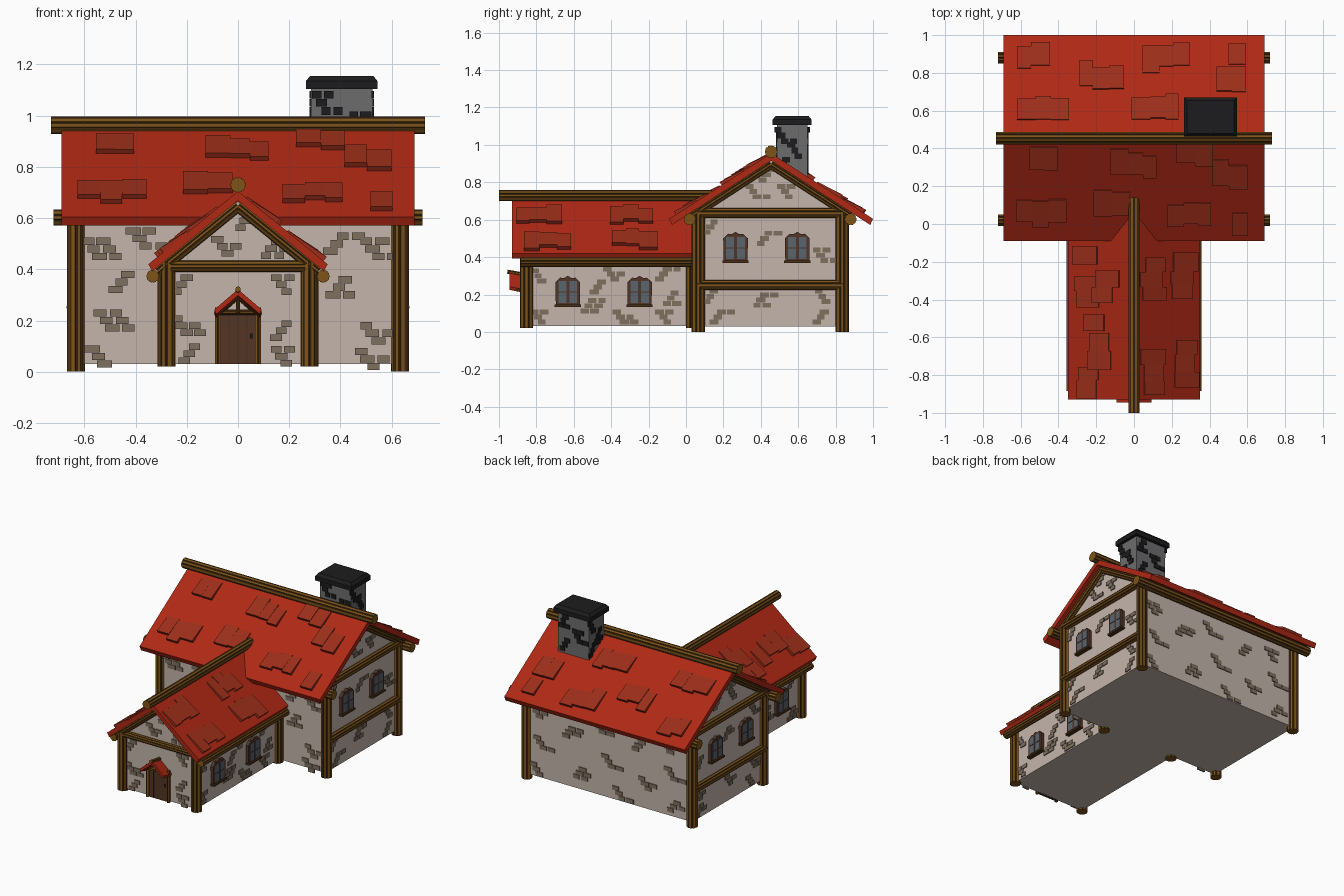
import bpy, bmesh, math, random
from mathutils import Vector, Matrix

if "Cube" in bpy.data.objects:
    bpy.data.objects.remove(bpy.data.objects["Cube"])
random.seed(4)

def material(name, r, g, b):
    m = bpy.data.materials.new(name)
    m.diffuse_color = (r, g, b, 1)
    m.use_nodes = True
    m.node_tree.nodes["Principled BSDF"].inputs["Base Color"].default_value = m.diffuse_color
    return m

PLASTER = material("plaster", .55, .46, .41)
BRICK = material("brick", .21, .16, .115)
WOOD = material("timber", .21, .088, .009)
DARK = material("dark timber", .065, .03, .008)
ROOF = material("roof red", .43, .021, .007)
TILE = material("tile red", .33, .027, .010)
DOOR = material("door brown", .085, .036, .020)
GLASS = material("glass", .10, .125, .155)
STONE = material("chimney stone", .15, .15, .155)
SOOT = material("soot black", .012, .012, .013)

def finish(name, bm, *mats):
    bmesh.ops.recalc_face_normals(bm, faces=bm.faces)
    me = bpy.data.meshes.new(name)
    bm.to_mesh(me)
    bm.free()
    for m in mats:
        me.materials.append(m)
    ob = bpy.data.objects.new(name, me)
    bpy.context.collection.objects.link(ob)
    return ob

def bridge(bm, a, b):
    """Closed solid between two matching loops; returns the side faces."""
    va, vb = [bm.verts.new(p) for p in a], [bm.verts.new(p) for p in b]
    bm.faces.new(va)
    bm.faces.new(vb)
    n = len(va)
    return [bm.faces.new((va[i], va[(i + 1) % n], vb[(i + 1) % n], vb[i])) for i in range(n)]

def prism(name, mat, pts, vec):
    bm = bmesh.new()
    bridge(bm, [Vector(p) for p in pts], [Vector(p) + Vector(vec) for p in pts])
    return finish(name, bm, mat)

def log(name, a, b, r, lobes=10):
    """Round timber with dark V grooves along its length."""
    a, b = Vector(a), Vector(b)
    q = (b - a).to_track_quat('Z', 'Y')
    ring = []
    for i in range(lobes):
        for f, k in ((0, 1), (.62, 1), (.81, .88)):
            t = 2 * math.pi * (i + f - .31) / lobes
            ring.append(q @ Vector((math.cos(t) * r * k, math.sin(t) * r * k, 0)))
    bm = bmesh.new()
    for i, f in enumerate(bridge(bm, [a + p for p in ring], [b + p for p in ring])):
        f.material_index = int(i % 3 > 0)
    return finish(name, bm, WOOD, DARK)

def frame(origin, u, v):
    """Surface frame: u across, v up, w outward."""
    u, v = Vector(u).normalized(), Vector(v).normalized()
    m = Matrix((u, v, u.cross(v))).transposed().to_4x4()
    m.translation = Vector(origin)
    return m

def plates(name, mat, M, items, low, high):
    """Rectangles (u, v, width, height) raised by low / high at bottom / top edge."""
    bm = bmesh.new()
    for u, v, w, h in items:
        rect = [(-w, -h, low), (w, -h, low), (w, h, high), (-w, h, high)]
        bridge(bm, [M @ Vector((u + x / 2, v + y / 2, -.004)) for x, y, z in rect],
               [M @ Vector((u + x / 2, v + y / 2, z)) for x, y, z in rect])
    return finish(name, bm, mat)

def bricks(name, M, centres, mat=BRICK, w=.05, h=.026):
    items = []
    for u, v in centres:
        side = random.choice((-1, 1))
        for row in (-1, 0, 1):
            for k in range(random.choice((1, 1, 2))):
                items.append((u + side * row * w * .4 + (k - .4) * w * 1.04, v + row * h * 1.05,
                              w * random.uniform(.75, 1), h))
    plates(name, mat, M, items, .006, .006)

def tiles(name, M, top, groups):
    """Groups (u, height z, count) of staggered tiles on a slope."""
    rise, items = M.col[1].z, []
    for u, z, n in groups:
        x = u - n * .042
        for i in range(n):
            w = random.uniform(.068, .1)
            items.append((x + w / 2, (z - top) / rise + random.uniform(-.025, .025), w, random.uniform(.12, .16)))
            x += w
    plates(name, TILE, M, items, .02, .006)

# Walls of the main house and the front wing
prism("main_walls", PLASTER, [(-.635, y, z) for y, z in
      ((.05, .03), (.84, .03), (.84, .665), (.455, .915), (.05, .66))], (1.27, 0, 0))
prism("wing_walls", PLASTER, [(x, -.855, z) for x, z in
      ((-.28, .031), (.28, .031), (.28, .446), (0, .665), (-.28, .446))], (0, .93, 0))

# Roofs
prism("main_roof", ROOF, [(-.69, y, z) for y, z in
      ((-.09, .605), (.455, .955), (1, .605), (.985, .572), (.455, .915), (-.075, .572))], (1.38, 0, 0))
prism("wing_roof", ROOF, [(x, -.93, z) for x, z in
      ((-.35, .42), (0, .705), (.35, .42), (.335, .392), (0, .668), (-.335, .392))], (0, 1.03, 0))

# Roof tiles
top = (0, .455, .955)
tiles("front_tiles", frame(top, (1, 0, 0), (0, .545, .35)), .955,
      ((-.47, .90, 2), (0, .87, 3), (.31, .91, 2), (.5, .835, 2), (-.5, .71, 3), (-.13, .735, 2),
       (.3, .695, 3), (.56, .665, 1)))
tiles("back_tiles", frame(top, (-1, 0, 0), (0, -.545, .35)), .955,
      ((.53, .68, 2), (.18, .745, 3), (-.17, .68, 3), (-.55, .66, 1), (-.51, .745, 2), (.47, .865, 3), (-.11, .86, 3)))
ridge = (0, 0, .705)
tiles("wing_right_tiles", frame(ridge, (0, 1, 0), (-.35, 0, .285)), .705,
      ((-.78, .635, 3), (-.28, .62, 3), (-.74, .49, 3), (-.27, .49, 3)))
tiles("wing_left_tiles", frame(ridge, (0, -1, 0), (.35, 0, .285)), .705,
      ((.33, .585, 2), (.16, .485, 1), (.36, .50, 2), (.52, .53, 1), (.66, .545, 2), (.84, .50, 2)))

# Ridge logs and eave logs
log("main_ridge_log", (-.73, .455, .963), (.73, .455, .963), .034)
log("wing_ridge_log", (0, -1, .73), (0, .14, .73), .03)
for y in (.02, .88):
    log("main_eave_log", (-.72, y, .602), (.72, y, .602), .032)

for s in (-1, 1):
    # Posts
    for y in (.065, .835):
        log("main_post", (s * .632, y, 0), (s * .632, y, .64), .036)
    for y in (-.853, .035):
        log("wing_post", (s * .28, y, .02), (s * .28, y, .43), .036)
    log("wing_eave_log", (s * .333, -.885, .373), (s * .333, .05, .373), .025)
    # Main gable timbers
    for z in (.252, .637):
        log("main_gable_beam", (s * .643, .06, z), (s * .643, .84, z), .027)
    for y in (.03, .88):
        log("main_gable_rafter", (s * .643, y, .622), (s * .643, .455, .897), .024)
    # Wing gable rafters
    log("wing_gable_rafter", (s * .315, -.865, .392), (0, -.865, .648), .023)
log("wing_gable_beam", (-.28, -.865, .412), (.28, -.865, .412), .022)

# Windows: arched frame with glass panes on both long sides
def window(M, y, z):
    arch = [(-.064, 0), (.064, 0), (.066, .125), (.04, .15), (.02, .148), (0, .16), (-.02, .148), (-.04, .15), (-.066, .125)]
    bm = bmesh.new()
    bridge(bm, [M @ Vector((y + u, z + v, -.01)) for u, v in arch], [M @ Vector((y + u, z + v, .02)) for u, v in arch])
    finish("window_frame", bm, DOOR)
    plates("window_panes", GLASS, M @ Matrix.Translation((0, 0, .02)),
           [(y + k * .029, z + v, .042, h) for k in (-1, 1) for v, h in ((.042, .056), (.105, .056))], .003, .003)
    plates("window_sill", DARK, M, [(y, z, .14, .012)], .03, .03)

for s in (-1, 1):
    main = frame((s * .635, 0, 0), (0, s, 0), (0, 0, 1))
    wing = frame((s * .28, 0, 0), (0, s, 0), (0, 0, 1))
    for y in (.265, .595):
        window(main, s * y, .375)
    for y in (-.632, -.248):
        window(wing, s * y, .14)
    # Exposed bricks on the sides
    bricks("main_side_bricks", main, [(s * y, z) for y, z in
           ((.15, .19), (.19, .08), (.42, .17), (.74, .08), (.75, .19), (.15, .56), (.44, .50),
            (.74, .41), (.38, .75), (.55, .75), (.45, .84))])
    bricks("wing_side_bricks", wing, [(s * y, z) for y, z in
           ((-.77, .30), (-.77, .08), (-.5, .14), (-.45, .24), (-.38, .31), (-.1, .31), (-.06, .18),
            (-.1, .08), (-.33, .08))])

# Exposed bricks on the front and back
bricks("main_front_bricks", frame((0, .05, 0), (1, 0, 0), (0, 0, 1)),
       ((-.54, .48), (-.43, .35), (-.49, .20), (-.52, .06), (.41, .50), (.42, .33), (.55, .15), (.53, .05),
        (.55, .48), (-.36, .52)), w=.06, h=.028)
bricks("wing_front_bricks", frame((0, -.855, 0), (1, 0, 0), (0, 0, 1)),
       ((-.2, .34), (-.2, .18), (-.17, .07), (.19, .16), (.19, .06), (.19, .34), (-.04, .49), (.05, .59), (.15, .48)))
bricks("main_back_bricks", frame((0, .84, 0), (-1, 0, 0), (0, 0, 1)),
       ((-.53, .48), (-.5, .27), (-.53, .08), (-.28, .4), (-.2, .14), (-.05, .5), (.02, .28), (.1, .08),
        (.25, .45), (.3, .2), (.47, .5), (.5, .32), (.52, .1)), w=.06, h=.028)

# Door with frame and small canopy
wall = frame((0, -.855, 0), (1, 0, 0), (0, 0, 1))
plates("door", DOOR, wall, [(0, .135, .15, .21)], .016, .016)
plates("door_grooves", DARK, wall, [(x, .135, .004, .2) for x in (-.036, 0, .036)], .018, .018)
plates("door_handle", SOOT, wall, [(.052, .14, .01, .02)], .022, .022)
for s in (-1, 1):
    log("door_post", (s * .079, -.872, .03), (s * .079, -.872, .25), .011, 6)
    log("door_rafter", (s * .088, -.9, .222), (0, -.9, .292), .01, 6)
log("door_lintel", (-.08, -.88, .232), (.08, -.88, .232), .011, 6)
log("door_king_post", (0, -.89, .23), (0, -.89, .3), .009, 6)
log("door_canopy_ridge", (0, -.955, .322), (0, -.85, .304), .011, 6)
prism("door_canopy", ROOF, [(x, -.945, z) for x, z in
      ((-.092, .243), (0, .322), (.092, .243), (.085, .225), (0, .298), (-.085, .225))], (0, .1, -.02))

# Chimney with dark bricks and a tapered cap
prism("chimney", STONE, [(x, y, .74) for x, y in ((.285, .487), (.525, .487), (.525, .65), (.285, .65))], (0, 0, .38))
for M, half in ((frame((.405, .487, 0), (1, 0, 0), (0, 0, 1)), .12), (frame((.405, .65, 0), (-1, 0, 0), (0, 0, 1)), .12),
                (frame((.525, .568, 0), (0, 1, 0), (0, 0, 1)), .08), (frame((.285, .568, 0), (0, -1, 0), (0, 0, 1)), .08)):
    bricks("chimney_bricks", M, ((-half * .5, 1.05), (half * .4, .97), (-half * .4, .89)), SOOT, .045, .03)
def cap_loop(d, z):
    return [(.405 + sx * (.14 - d), .567 + sy * (.104 - d), z) for sx, sy in ((-1, -1), (1, -1), (1, 1), (-1, 1))]
bm = bmesh.new()
bridge(bm, cap_loop(0, 1.105), cap_loop(0, 1.135))
bridge(bm, cap_loop(0, 1.135), cap_loop(.016, 1.155))
finish("chimney_cap", bm, SOOT)
